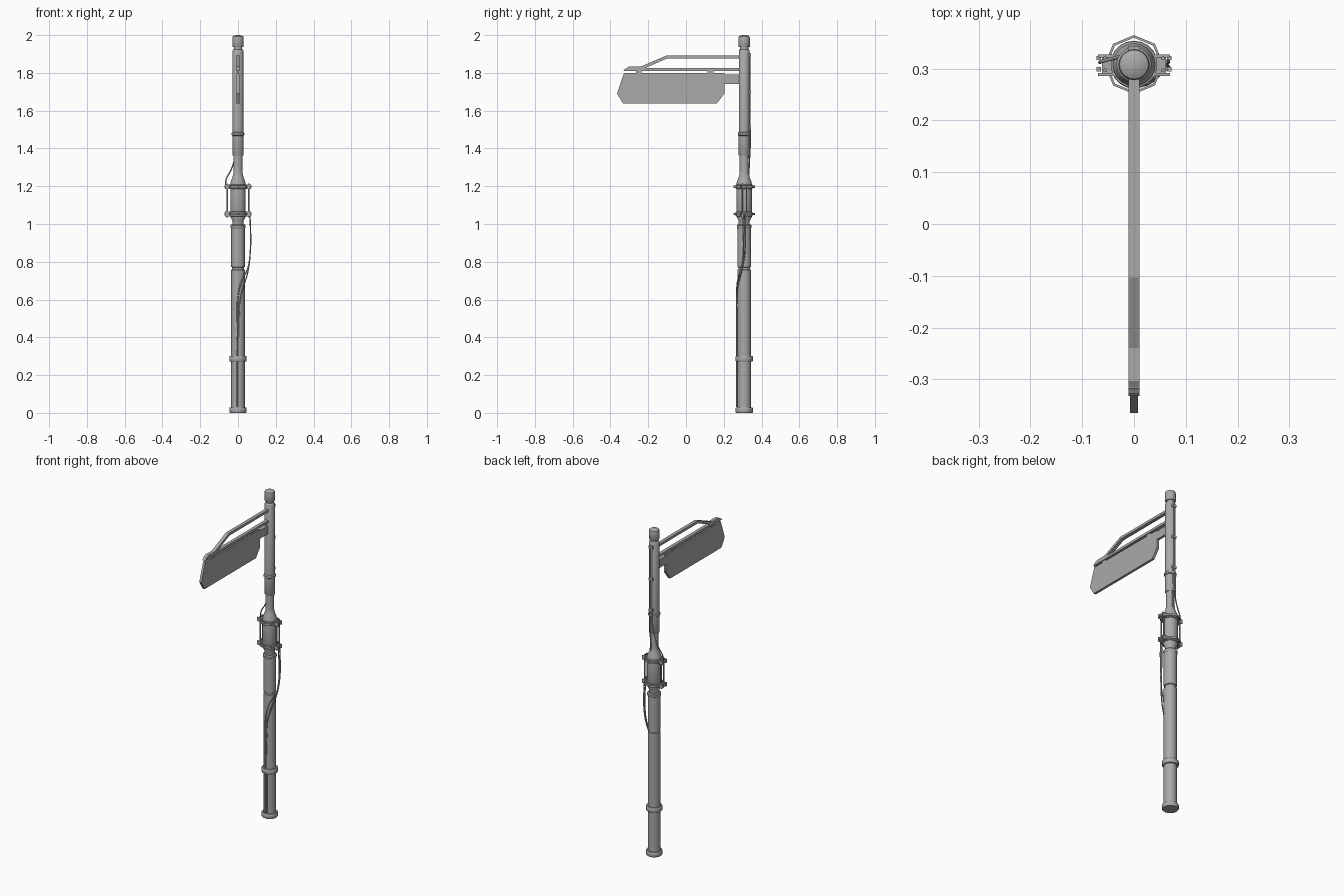
import bpy, bmesh, math
from mathutils import Vector

if "Cube" in bpy.data.objects:
    bpy.data.objects.remove(bpy.data.objects["Cube"])

PY = 0.308  # pole axis
steel = bpy.data.materials.new("steel_grey")
steel.diffuse_color = (0.4, 0.4, 0.4, 1)
steel.use_nodes = True
steel.node_tree.nodes["Principled BSDF"].inputs["Base Color"].default_value = steel.diffuse_color


def finish(name, bm, smooth=False):
    bmesh.ops.recalc_face_normals(bm, faces=bm.faces)
    me = bpy.data.meshes.new(name)
    bm.to_mesh(me)
    bm.free()
    me.materials.append(steel)
    ob = bpy.data.objects.new(name, me)
    bpy.context.collection.objects.link(ob)
    if smooth:
        bpy.ops.object.select_all(action='DESELECT')
        ob.select_set(True)
        bpy.context.view_layer.objects.active = ob
        bpy.ops.object.shade_smooth_by_angle(angle=math.radians(40))
    return ob


def lathe(name, profile, n=20):
    """Closed solid turned around the pole axis from (radius, z) pairs."""
    bm = bmesh.new()
    rings = [[bm.verts.new((r * math.cos(2 * math.pi * i / n),
                            PY + r * math.sin(2 * math.pi * i / n), z))
              for i in range(n)] for r, z in profile]
    for a, b in zip(rings, rings[1:]):
        for i in range(n):
            j = (i + 1) % n
            bm.faces.new((a[i], a[j], b[j], b[i]))
    bm.faces.new(rings[0])
    bm.faces.new(rings[-1])
    return finish(name, bm, True)


def box(name, x, y, z):
    bm = bmesh.new()
    bmesh.ops.create_cube(bm, size=1)
    for v in bm.verts:
        v.co = [r[0] + (c + 0.5) * (r[1] - r[0]) for c, r in zip(v.co, (x, y, z))]
    return finish(name, bm)


def plate(name, outline, half):
    """Side outline of (y, z) points extruded across x."""
    bm = bmesh.new()
    f = bm.faces.new([bm.verts.new((-half, y, z)) for y, z in outline])
    g = bmesh.ops.extrude_face_region(bm, geom=[f])['geom']
    for v in g:
        if isinstance(v, bmesh.types.BMVert):
            v.co.x = half
    return finish(name, bm)


def cable(name, points, r=0.0035):
    """Smooth round cable through the points, converted to a mesh."""
    cu = bpy.data.curves.new(name, 'CURVE')
    cu.dimensions = '3D'
    cu.bevel_depth, cu.bevel_resolution, cu.resolution_u = r, 1, 5
    cu.use_fill_caps = True
    sp = cu.splines.new('BEZIER')
    sp.bezier_points.add(len(points) - 1)
    for p, co in zip(sp.bezier_points, points):
        p.co = co
        p.handle_left_type = p.handle_right_type = 'AUTO'
    cu.materials.append(steel)
    ob = bpy.data.objects.new(name, cu)
    bpy.context.collection.objects.link(ob)
    bpy.ops.object.select_all(action='DESELECT')
    ob.select_set(True)
    bpy.context.view_layer.objects.active = ob
    bpy.ops.object.convert(target='MESH')
    bpy.ops.object.shade_smooth_by_angle(angle=math.radians(60))


# Pole sections
lathe("lower_pole", [(.036, .01), (.036, .757), (.031, .76), (.031, .77),
                     (.036, .773), (.036, .98)])
lathe("base_collar", [(.043, 0), (.046, .004), (.046, .024), (.043, .029)])
lathe("lower_collar", [(.043, .272), (.046, .276), (.046, .298), (.043, .302)])
lathe("lower_pole_rim", [(.036, .976), (.039, .98), (.039, .993), (.034, .998)])
lathe("junction_body", [(.029, .99), (.029, 1.015), (.041, 1.04), (.041, 1.21),
                        (.038, 1.225), (.030, 1.245), (.025, 1.265), (.024, 1.28),
                        (.024, 1.37)])
lathe("upper_sleeve", [(.027, 1.362), (.029, 1.365), (.029, 1.475)])
lathe("sleeve_rim", [(.029, 1.467), (.034, 1.471), (.034, 1.482), (.029, 1.487)])
lathe("upper_pole", [(.0285, 1.48), (.0285, 1.918), (.026, 1.923), (.022, 1.925),
                     (.022, 1.94)])
lathe("pole_cap", [(.028, 1.936), (.030, 1.939), (.030, 1.985), (.028, 1.993),
                   (.020, 1.998), (.006, 2.0)])

# Clamps around the junction body
for tag, z in (("lower", 1.053), ("upper", 1.197)):
    bm = bmesh.new()
    rows = []
    for r, h in ((.057, -.006), (.057, .006), (.052, .006), (.052, -.006)):
        rows.append([bm.verts.new((r * math.cos(k * math.pi / 4),
                                   PY + r * math.sin(k * math.pi / 4), z + h))
                     for k in range(8)])
    for a, b in zip(rows, rows[1:] + rows[:1]):
        for k in range(8):
            m = (k + 1) % 8
            bm.faces.new((a[k], a[m], b[m], b[k]))
    finish(tag + "_clamp_ring", bm)
    lathe(tag + "_body_band", [(.041, z - .012), (.045, z - .01),
                               (.045, z + .01), (.041, z + .012)])
    for s, side in ((-1, "left"), (1, "right")):
        xs = sorted((s * .036, s * .07))
        for y in (.289, .325):
            box(f"{tag}_{side}_clamp_ear", xs, (y - .003, y + .003), (z - .012, z + .012))
        box(f"{tag}_{side}_clamp_bridge", sorted((s * .036, s * .062)),
            (.287, .328), (z - .005, z + .005))
        for y in (.299, .321):
            box(f"{tag}_{side}_clamp_nut", sorted((s * .064, s * .072)),
                (y - .004, y + .004), (z - .007, z + .007))

# Upright rods joining the clamps
for s, side in ((-1, "left"), (1, "right")):
    for y in (.297, .32):
        cable(side + "_clamp_rod", [(s * .056, y, 1.035), (s * .056, y, 1.215)], .004)

# Two cables hanging from the right clamp and running down the front
for k, dx in enumerate((-.004, .006)):
    cable("front_cable", [(.062, .300 + k * .014, 1.055), (.066, .302 + k * .012, .98),
                          (.064, .302 + k * .008, .84), (.052, .292, .765 - k * .02),
                          (.024 + dx, .273, .70 - k * .03), (.004 + dx, .268, .62 - k * .03),
                          (dx, .269, .50), (dx, .269, .28), (dx, .269, .03)])

# Cable from the left clamp to the upper pole, and the run up the back
cable("left_cable", [(-.066, .312, 1.19), (-.063, .314, 1.235), (-.040, .320, 1.28),
                     (-.021, .326, 1.33), (-.010, .338, 1.40), (-.007, .340, 1.50)])
cable("back_cable", [(.004, .334, 1.26), (.006, .335, 1.32), (.007, .339, 1.38),
                     (.007, .340, 1.50)])
for x in (-.007, .007):
    cable("back_rail", [(x, .339, 1.48), (x, .339, 1.905)])
for z in (1.51, 1.70, 1.895):
    box("back_rail_mount", (-.012, .012), (.325, .344), (z - .008, z + .008))

# Hanging sign panel
plate("sign_panel", [(-.365, 1.69), (-.333, 1.638), (.163, 1.638), (.203, 1.69),
                     (.203, 1.80), (-.328, 1.80)], .0075)
box("sign_bracket", (-.0075, .0075), (.19, .285), (1.742, 1.792))

# Support arms above the panel
plate("lower_arm", [(-.332, 1.81), (-.318, 1.825), (.285, 1.825), (.285, 1.81)], .0105)
plate("upper_arm", [(-.328, 1.818), (-.303, 1.833), (-.24, 1.833), (-.103, 1.892),
                    (.285, 1.892), (.285, 1.877), (-.098, 1.877), (-.235, 1.818)], .0105)
for y in (-.25, .13):
    box("panel_hanger", (-.006, .006), (y - .015, y + .015), (1.795, 1.815))
